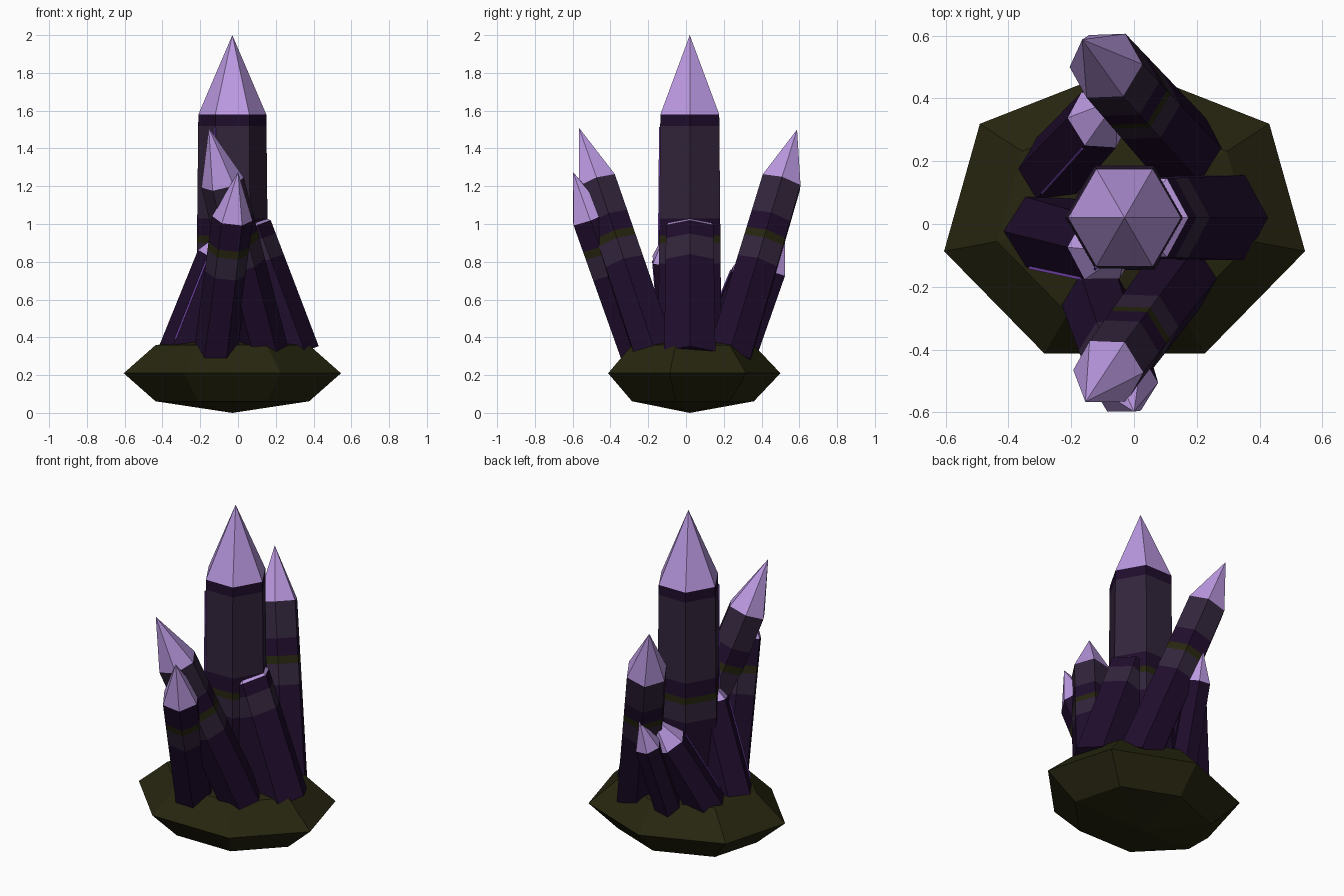
import bpy, bmesh, math
from mathutils import Vector, Matrix

cube = bpy.data.objects.get("Cube")
if cube:
    bpy.data.objects.remove(cube, do_unlink=True)


def material(name, color):
    m = bpy.data.materials.new(name)
    m.use_nodes = True
    m.diffuse_color = (*color, 1)
    m.node_tree.nodes["Principled BSDF"].inputs["Base Color"].default_value = (*color, 1)
    return m


MATS = [
    material("deep purple", (0.014, 0.004, 0.026)),
    material("dusky purple", (0.032, 0.018, 0.044)),
    material("olive rock", (0.020, 0.019, 0.005)),
    material("lilac tip", (0.50, 0.32, 0.76)),
    material("violet glow", (0.18, 0.06, 0.42)),
]
DEEP, DUSKY, OLIVE, LILAC, VIOLET = range(len(MATS))


def finish(name, bm):
    bmesh.ops.recalc_face_normals(bm, faces=bm.faces)
    mesh = bpy.data.meshes.new(name)
    bm.to_mesh(mesh)
    bm.free()
    for m in MATS:
        mesh.materials.append(m)
    obj = bpy.data.objects.new(name, mesh)
    bpy.context.collection.objects.link(obj)
    return obj


# Colour bands up the shaft: top height of the band and its colour
BANDS = [(0.79, DEEP), (0.85, DUSKY), (0.90, DUSKY), (0.94, OLIVE), (1.03, DEEP)]


def crystal(name, base, tip, shoulder, radius, drop=0.0, cap_band=0.0, glow=False):
    base, tip = Vector(base), Vector(tip)
    axis = tip - base
    turn = Vector((0, 0, 1)).rotation_difference(axis).to_matrix()

    def centre(z):
        return base + axis * ((z - base.z) / axis.z)

    # Keep the bands that fit below the shoulder, then fill up to it
    levels = [(z - drop, m) for z, m in BANDS if z - drop < shoulder - 0.03]
    if cap_band:
        levels.append((shoulder - cap_band, DUSKY))
    top_mat = DUSKY if shoulder > 1.1 and not cap_band else DEEP
    levels.append((shoulder, top_mat))

    bm = bmesh.new()

    def ring(z):
        taper = 1.08 - 0.08 * (z - base.z) / (shoulder - base.z)
        return [bm.verts.new(centre(z) + turn @ Vector(
            (radius * taper * math.cos(i * math.pi / 3),
             radius * taper * math.sin(i * math.pi / 3), 0))) for i in range(6)]

    low = ring(base.z)
    bm.faces.new(low).material_index = DEEP
    foot = [v.co.copy() for v in low]
    panels = []
    for z, mat in levels:
        high = ring(z)
        for i in range(6):
            j = (i + 1) % 6
            f = bm.faces.new((low[i], low[j], high[j], high[i]))
            f.material_index = mat
            if cap_band and z > 1.2 and mat == DUSKY:
                panels.append(f)
        low = high
    head = [v.co.copy() for v in low]

    # Pointed cap
    apex = bm.verts.new(tip)
    for i in range(6):
        bm.faces.new((low[i], low[(i + 1) % 6], apex)).material_index = LILAC

    # Dark frame around the large panels
    if panels:
        border = bmesh.ops.inset_individual(bm, faces=panels, thickness=0.022)
        for f in border["faces"]:
            f.material_index = DEEP
    finish(name, bm)

    # Thin glowing seam along one edge
    if glow:
        a, b = foot[4].lerp(head[4], 0.15), foot[4].lerp(head[4], 0.95)
        rot = (b - a).to_track_quat('Z', 'Y').to_matrix().to_4x4()
        seam = bmesh.new()
        bmesh.ops.create_cube(seam, size=1, matrix=Matrix.Translation((a + b) / 2) @ rot
                              @ Matrix.Diagonal((0.009, 0.009, (b - a).length, 1)))
        for f in seam.faces:
            f.material_index = VIOLET
        finish(name + "_seam", seam)


# Rock base
rock = bmesh.new()
bmesh.ops.create_uvsphere(rock, u_segments=7, v_segments=4, radius=1)
bmesh.ops.transform(rock, verts=rock.verts, matrix=Matrix.Translation((-0.03, 0.02, 0.21))
                    @ Matrix.Diagonal((0.59, 0.48, 0.21, 1)))
for face in rock.faces:
    face.material_index = OLIVE
finish("rock_base", rock)

# Crystals
crystal("main_crystal", (-0.03, 0.02, 0.25), (-0.03, 0.02, 2.0), 1.58, 0.18,
        cap_band=0.06, glow=True)
crystal("front_tall_crystal", (0.15, -0.16, 0.30), (-0.155, -0.567, 1.51), 1.22, 0.115)
crystal("front_short_crystal", (-0.12, -0.24, 0.30), (0.0, -0.598, 1.275), 1.03, 0.108, drop=0.05)
crystal("back_tall_crystal", (0.16, 0.23, 0.30), (-0.165, 0.588, 1.50), 1.22, 0.12)
crystal("back_small_crystal", (-0.10, 0.30, 0.30), (-0.055, 0.525, 0.92), 0.75, 0.075)
crystal("back_right_crystal", (-0.27, 0.16, 0.30), (-0.05, 0.40, 0.90), 0.73, 0.105, glow=True)
crystal("right_crystal", (-0.30, -0.02, 0.30), (-0.03, -0.09, 1.0), 0.82, 0.12, glow=True)
crystal("left_crystal", (0.28, 0.02, 0.30), (-0.01, 0.02, 1.10), 0.97, 0.145)
